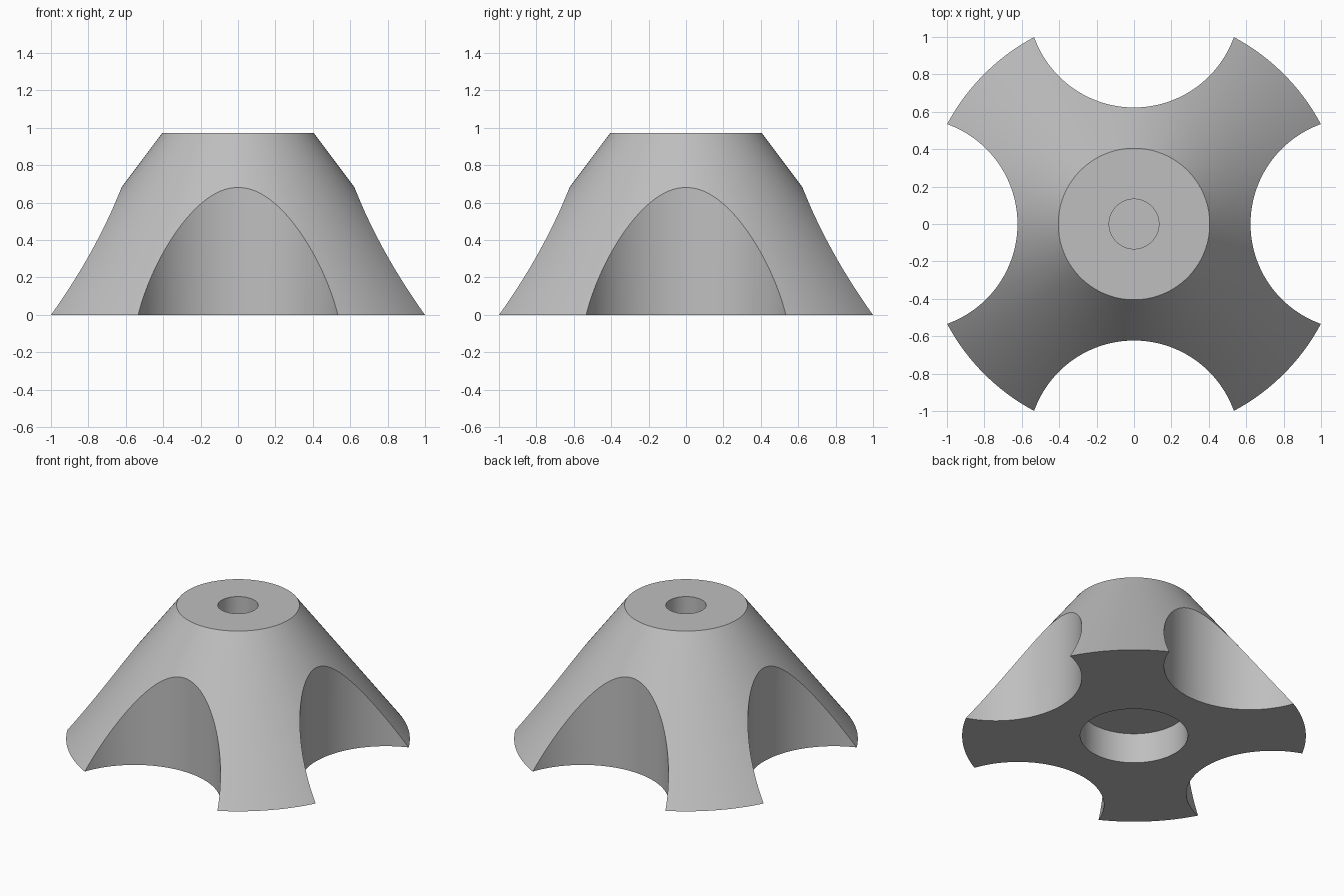
import bpy
import bmesh
from math import pi, radians
from mathutils import Matrix, Vector

default = bpy.data.objects.get("Cube")
if default:
    bpy.data.objects.remove(default, do_unlink=True)

HEIGHT = 0.972
BASE_RADIUS = 1.133
TOP_RADIUS = 0.405
SCALLOP_RADIUS = 0.567
SCALLOP_OFFSET = 1.19
SEGMENTS = 192


def add_cone(bm, r_low, r_high, z_low, z_high, x=0, angle=0):
    """Capped cone or cylinder, moved out by x and turned about the z axis."""
    place = Matrix.Rotation(angle, 4, "Z") @ Matrix.Translation((x, 0, (z_low + z_high) / 2))
    bmesh.ops.create_cone(bm, cap_ends=True, segments=SEGMENTS, radius1=r_low,
                          radius2=r_high, depth=z_high - z_low, matrix=place)


def make_object(name, bm):
    mesh = bpy.data.meshes.new(name)
    bm.to_mesh(mesh)
    bm.free()
    obj = bpy.data.objects.new(name, mesh)
    bpy.context.collection.objects.link(obj)
    return obj


# Plain grey material
grey = bpy.data.materials.new("light grey")
grey.use_nodes = True
colour = (0.52, 0.52, 0.52, 1)
grey.diffuse_color = colour
grey.node_tree.nodes["Principled BSDF"].inputs["Base Color"].default_value = colour

# Tapered body
bm = bmesh.new()
add_cone(bm, BASE_RADIUS, TOP_RADIUS, 0, HEIGHT)
body = make_object("scalloped_foot", bm)
body.data.materials.append(grey)

# Cutters: four side scallops, bottom recess and blind hole in the top
bm = bmesh.new()
for i in range(4):
    add_cone(bm, SCALLOP_RADIUS, SCALLOP_RADIUS, -0.2, 1.2, SCALLOP_OFFSET, i * pi / 2)
add_cone(bm, 0.355, 0.355, -0.2, 0.22)
add_cone(bm, 0.133, 0.133, 0.55, 1.2)
cutter = make_object("cutters", bm)
cutter.data.materials.append(grey)
cutter.hide_render = True

# Cut the body, then drop the cutters
bpy.ops.object.select_all(action="DESELECT")
bpy.context.view_layer.objects.active = body
body.select_set(True)
cut = body.modifiers.new("cuts", "BOOLEAN")
cut.operation = "DIFFERENCE"
cut.solver = "EXACT"
cut.object = cutter
bpy.ops.object.modifier_apply(modifier=cut.name)
bpy.data.objects.remove(cutter, do_unlink=True)

# Smooth curved walls, crisp rims
bpy.ops.object.shade_smooth_by_angle(angle=radians(25))
